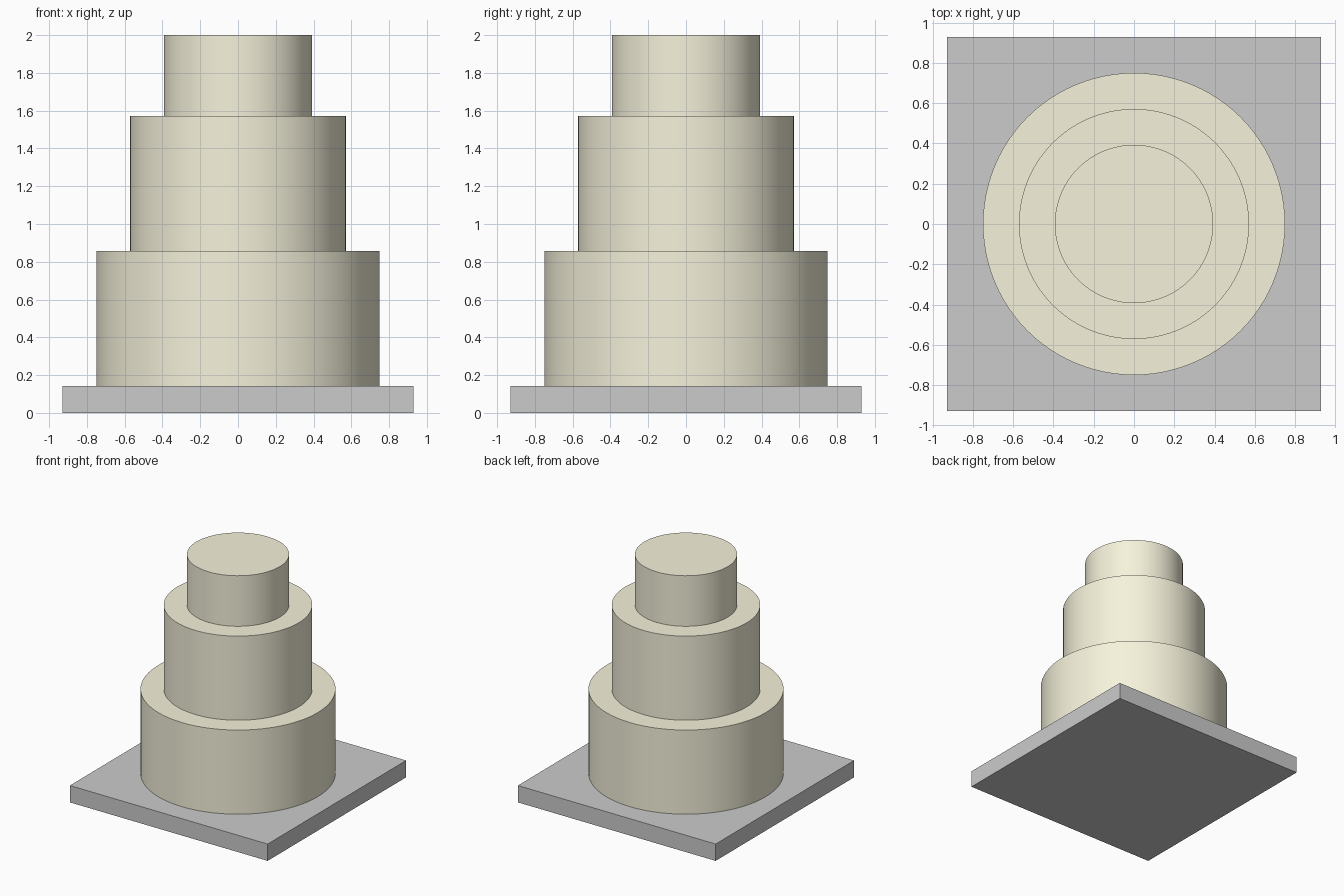
import bpy
from math import radians

if "Cube" in bpy.data.objects:
    bpy.data.objects.remove(bpy.data.objects["Cube"])

cream = bpy.data.materials.new("cream_icing")
cream.diffuse_color = (0.92, 0.89, 0.71, 1.0)
cream.use_nodes = True
cream.node_tree.nodes["Principled BSDF"].inputs["Base Color"].default_value = cream.diffuse_color


def add_tier(name, radius, bottom, top):
    bpy.ops.mesh.primitive_cylinder_add(
        vertices=96, radius=radius, depth=top - bottom,
        location=(0, 0, (bottom + top) / 2))
    tier = bpy.context.object
    tier.name = name
    tier.data.materials.append(cream)
    bpy.ops.object.shade_smooth_by_angle(angle=radians(30))


# Square cake board
BOARD_SIZE, BOARD_TOP = 1.857, 0.143
bpy.ops.mesh.primitive_cube_add(size=1, location=(0, 0, BOARD_TOP / 2))
board = bpy.context.object
board.name = "cake_board"
board.scale = (BOARD_SIZE, BOARD_SIZE, BOARD_TOP)
bpy.ops.object.transform_apply(location=False, rotation=False, scale=True)

# Three stacked round tiers
bottom = BOARD_TOP
for name, radius, top in (("bottom_tier", 0.75, 0.857),
                          ("middle_tier", 0.571, 1.571),
                          ("top_tier", 0.393, 2.0)):
    add_tier(name, radius, bottom, top)
    bottom = top
